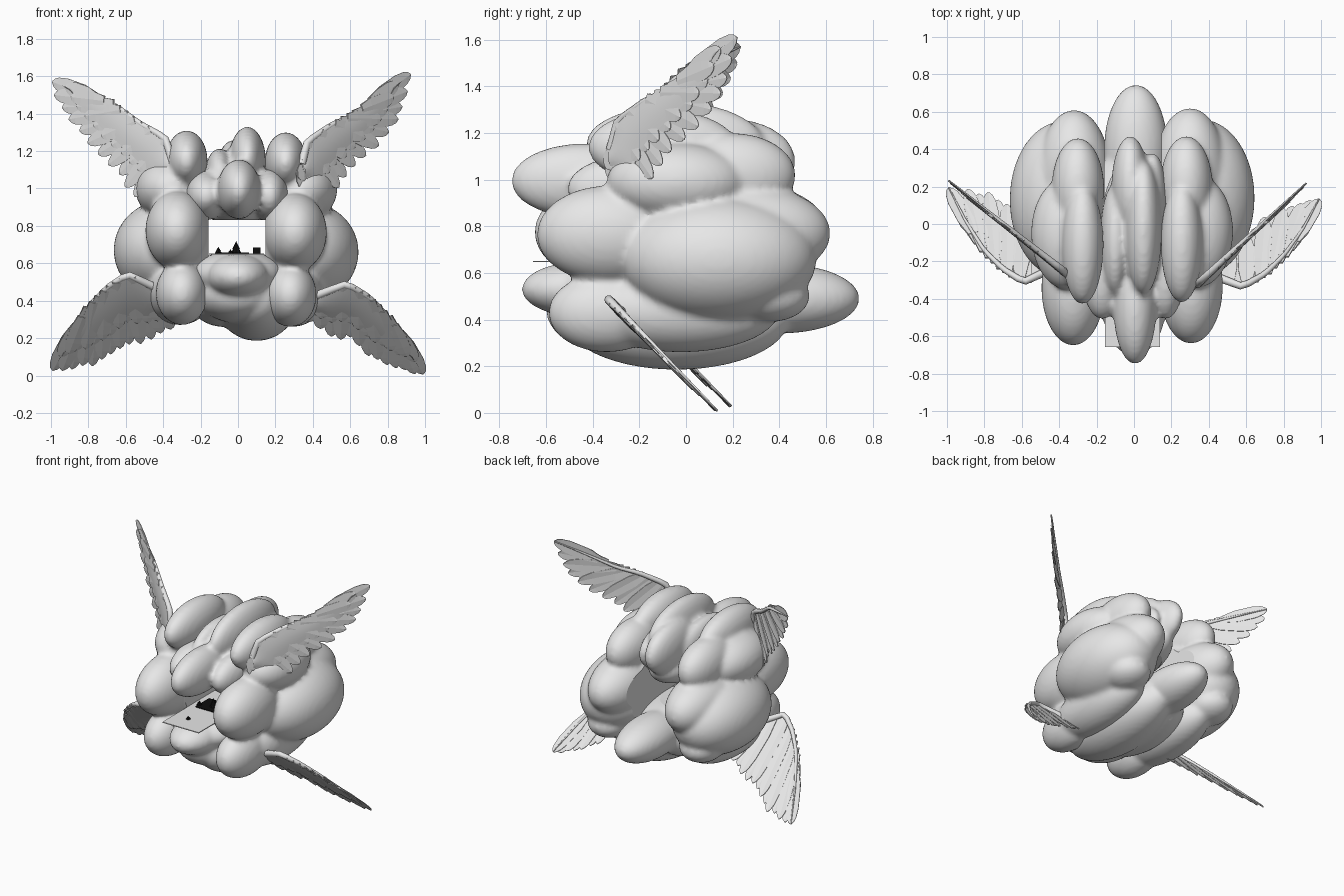
import bpy, bmesh, math, random
from mathutils import Vector, Matrix

if "Cube" in bpy.data.objects:
    bpy.data.objects.remove(bpy.data.objects["Cube"])

random.seed(4)


def material(name, rgb):
    m = bpy.data.materials.new(name)
    m.diffuse_color = (*rgb, 1)
    m.use_nodes = True
    m.node_tree.nodes["Principled BSDF"].inputs["Base Color"].default_value = m.diffuse_color
    return m


CLOUD = material("cloud grey", (0.8, 0.8, 0.8))
BLACK = material("town black", (0.004, 0.004, 0.004))


def add_object(name, bm, mat):
    me = bpy.data.meshes.new(name)
    bm.to_mesh(me)
    bm.free()
    ob = bpy.data.objects.new(name, me)
    bpy.context.collection.objects.link(ob)
    me.materials.append(mat)
    return ob


def bake(ob):
    dg = bpy.context.evaluated_depsgraph_get()
    me = bpy.data.meshes.new_from_object(ob.evaluated_get(dg))
    ob.modifiers.clear()
    ob.data = me


# cloud part: ellipsoids fused together, then sliced flat along the tunnel
def cloud(name, lobes, cut_point, cut_normal):
    bm = bmesh.new()
    for x, y, z, rx, ry, rz in lobes:
        bmesh.ops.create_icosphere(bm, subdivisions=4, radius=1,
                                   matrix=Matrix.Translation((x, y, z)) @ Matrix.Diagonal((rx, ry, rz, 1)))
    ob = add_object(name, bm, CLOUD)
    r = ob.modifiers.new("fuse", 'REMESH')
    r.mode = 'VOXEL'
    r.voxel_size = 0.016
    s = ob.modifiers.new("soften", 'SMOOTH')
    s.factor = 0.5
    s.iterations = 6
    bake(ob)
    bm = bmesh.new()
    bm.from_mesh(ob.data)
    for f in bm.faces:
        f.smooth = True
    res = bmesh.ops.bisect_plane(bm, geom=bm.verts[:] + bm.edges[:] + bm.faces[:], dist=1e-5,
                                 plane_co=cut_point, plane_no=cut_normal, clear_outer=True)
    edges = [e for e in res["geom_cut"] if isinstance(e, bmesh.types.BMEdge)]
    for f in bmesh.ops.holes_fill(bm, edges=edges, sides=0)["faces"]:
        f.smooth = False
    bm.to_mesh(ob.data)
    bm.free()
    return ob


# side clouds
SIDE = [
    (0.305, -0.33, 0.765, 0.17, 0.31, 0.21),
    (0.36, 0.14, 0.66, 0.285, 0.42, 0.27),
    (0.30, 0.25, 0.77, 0.20, 0.37, 0.21),
    (0.28, 0.20, 1.02, 0.14, 0.27, 0.18),
    (0.34, -0.04, 0.99, 0.19, 0.30, 0.17),
    (0.255, -0.10, 1.14, 0.112, 0.32, 0.16),
    (0.29, -0.02, 0.44, 0.18, 0.42, 0.18),
    (0.28, -0.34, 0.43, 0.14, 0.25, 0.17),
    (0.36, 0.36, 0.50, 0.15, 0.17, 0.11),
    (0.22, -0.02, 0.74, 0.17, 0.42, 0.32),
]
cloud("right_cloud", SIDE, (0.147, 0, 0), (-1, 0, 0))
cloud("left_cloud", [(-x - 0.02, y - 0.01, z + 0.01, *r) for x, y, z, *r in SIDE], (-0.157, 0, 0), (1, 0, 0))

# top cloud over the tunnel
cloud("top_cloud", [
    (0.005, -0.44, 0.995, 0.115, 0.31, 0.16),
    (0.17, -0.26, 0.96, 0.10, 0.25, 0.14),
    (-0.17, -0.26, 0.96, 0.11, 0.25, 0.13),
    (0.05, -0.02, 1.14, 0.10, 0.36, 0.19),
    (-0.02, 0.20, 1.08, 0.10, 0.27, 0.18),
    (-0.10, -0.08, 1.05, 0.08, 0.30, 0.165),
    (0.10, 0.10, 1.04, 0.08, 0.28, 0.16),
    (0.0, -0.04, 0.93, 0.18, 0.40, 0.15),
], (0, 0, 0.832), (0, 0, -1))

# bottom cloud under the tunnel
cloud("bottom_cloud", [
    (0.0, -0.44, 0.53, 0.17, 0.265, 0.12),
    (0.0, -0.31, 0.54, 0.25, 0.27, 0.13),
    (0.0, -0.30, 0.43, 0.22, 0.27, 0.15),
    (0.10, -0.04, 0.40, 0.22, 0.48, 0.215),
    (-0.08, -0.03, 0.45, 0.20, 0.40, 0.19),
    (0.0, 0.0, 0.53, 0.26, 0.42, 0.14),
    (0.01, 0.40, 0.49, 0.17, 0.345, 0.15),
], (0, 0, 0.647), (0, 0, 1))


# small town on a thin floor in the tunnel
def box(bm, x0, x1, y0, y1, z0, z1):
    m = Matrix.Translation(((x0 + x1) / 2, (y0 + y1) / 2, (z0 + z1) / 2)) @ Matrix.Diagonal((x1 - x0, y1 - y0, z1 - z0, 1))
    bmesh.ops.create_cube(bm, size=1, matrix=m)


bm = bmesh.new()
box(bm, -0.155, 0.14, -0.657, -0.05, 0.646, 0.652)
add_object("tunnel_floor", bm, CLOUD)

bm = bmesh.new()
box(bm, 0.08, 0.12, -0.30, -0.26, 0.652, 0.685)
box(bm, -0.11, 0.06, -0.34, -0.18, 0.652, 0.657)
for x, y, r, h in ((-0.105, -0.3, 0.02, 0.022), (-0.01, -0.27, 0.028, 0.042), (-0.04, -0.52, 0.016, 0.014)):
    bmesh.ops.create_cone(bm, cap_ends=True, segments=8, radius1=r, radius2=r * 0.6, depth=h * 0.6,
                          matrix=Matrix.Translation((x, y, 0.652 + h * 0.3)))
    bmesh.ops.create_cone(bm, cap_ends=True, segments=8, radius1=r * 0.7, radius2=0, depth=h,
                          matrix=Matrix.Translation((x, y, 0.652 + h * 1.1)))
add_object("town", bm, BLACK)


# wings
def along(pts, t):
    t = min(max(t, 0), 1) * (len(pts) - 1)
    i = min(int(t), len(pts) - 2)
    return pts[i].lerp(pts[i + 1], t - i)


BLADE = ((0, 0.6), (0.3, 1.0), (0.7, 1.0), (0.88, 0.75), (0.96, 0.45), (1, 0.08))


def wing(name, lead, trail, depth):
    lead = [Vector((x, depth(x, z), z)) for x, z in lead]
    trail = [Vector((x, depth(x, z), z)) for x, z in trail]
    n = (lead[-1] - lead[0]).cross(along(trail, 0.4) - lead[0]).normalized()
    if n.y > 0:
        n = -n
    bm = bmesh.new()
    # two overlapping rows: flight feathers and coverts
    for count, reach, half, lift in ((13, 1.0, 0.045, 0), (13, 0.68, 0.042, 0.007)):
        for i in range(count):
            s = i / (count - 1)
            base = along(lead, 0.72 * s)
            end = base.lerp(along(trail, s), reach * (random.uniform(0.93, 1.0) if 0 < i < count - 1 else 1))
            d = end - base
            side = n.cross(d).normalized() * half
            off = n * (lift + 0.004 * (i % 2))
            rows = []
            for f, w in BLADE:
                c = base + d * f + off
                rows.append([bm.verts.new(c - side * w), bm.verts.new(c + n * 0.003), bm.verts.new(c + side * w)])
            for a, b in zip(rows, rows[1:]):
                for k in (0, 1):
                    bm.faces.new((a[k], a[k + 1], b[k + 1], b[k]))
    ob = add_object(name + "_feathers", bm, CLOUD)
    m = ob.modifiers.new("thickness", 'SOLIDIFY')
    m.thickness = 0.004
    bake(ob)
    # smooth skin over the front of the arm
    bm = bmesh.new()
    rows = []
    for i in range(25):
        s = i / 24
        a = along(lead, s * 0.95)
        b = along(lead, 0.72 * s).lerp(along(trail, s), 0.55)
        rows.append([bm.verts.new(a.lerp(b, k / 5) + n * (0.014 + 0.01 * math.sin(math.pi * k / 5) * (1 - s)))
                     for k in range(6)])
    for a, b in zip(rows, rows[1:]):
        for k in range(5):
            bm.faces.new((a[k], a[k + 1], b[k + 1], b[k])).smooth = True
    add_object(name + "_skin", bm, CLOUD)
    # tapered arm along the leading edge
    cu = bpy.data.curves.new(name + "_arm", 'CURVE')
    cu.dimensions = '3D'
    cu.bevel_depth = 0.022
    cu.bevel_resolution = 3
    cu.use_fill_caps = True
    sp = cu.splines.new('POLY')
    N = 16
    sp.points.add(N)
    for i in range(N + 1):
        p = along(lead, i / N)
        sp.points[i].co = (*p, 1)
        sp.points[i].radius = 1.05 - 0.9 * i / N
    sp.use_smooth = True
    cu.materials.append(CLOUD)
    arm = bpy.data.objects.new(name + "_arm", cu)
    bpy.context.collection.objects.link(arm)


wing("upper_right_wing",
     [(0.34, 1.13), (0.37, 1.25), (0.50, 1.34), (0.61, 1.39), (0.76, 1.50), (0.92, 1.61)],
     [(0.35, 1.0), (0.49, 0.93), (0.56, 1.02), (0.64, 1.12), (0.74, 1.22), (0.84, 1.34), (0.90, 1.46), (0.92, 1.61)],
     lambda x, z: -0.32 + (x - 0.34) * 0.93)
wing("upper_left_wing",
     [(-0.35, 1.15), (-0.39, 1.27), (-0.53, 1.35), (-0.66, 1.45), (-0.82, 1.51), (-0.99, 1.57)],
     [(-0.38, 1.02), (-0.54, 0.94), (-0.62, 1.03), (-0.70, 1.13), (-0.80, 1.23), (-0.89, 1.34), (-0.97, 1.45), (-0.99, 1.57)],
     lambda x, z: -0.28 + (-x - 0.34) * 0.79)
wing("lower_right_wing",
     [(0.40, 0.42), (0.58, 0.49), (0.70, 0.42), (0.80, 0.32), (0.90, 0.18), (0.99, 0.01)],
     [(0.38, 0.29), (0.50, 0.20), (0.60, 0.19), (0.70, 0.10), (0.80, 0.05), (0.90, 0.02), (0.99, 0.01)],
     lambda x, z: -0.345 + (0.5 - z) * 0.98)
wing("lower_left_wing",
     [(-0.42, 0.46), (-0.59, 0.54), (-0.70, 0.47), (-0.80, 0.37), (-0.90, 0.21), (-0.99, 0.03)],
     [(-0.36, 0.25), (-0.46, 0.18), (-0.58, 0.16), (-0.68, 0.10), (-0.78, 0.04), (-0.89, 0.03), (-0.99, 0.03)],
     lambda x, z: -0.31 + (0.54 - z) * 0.99)
